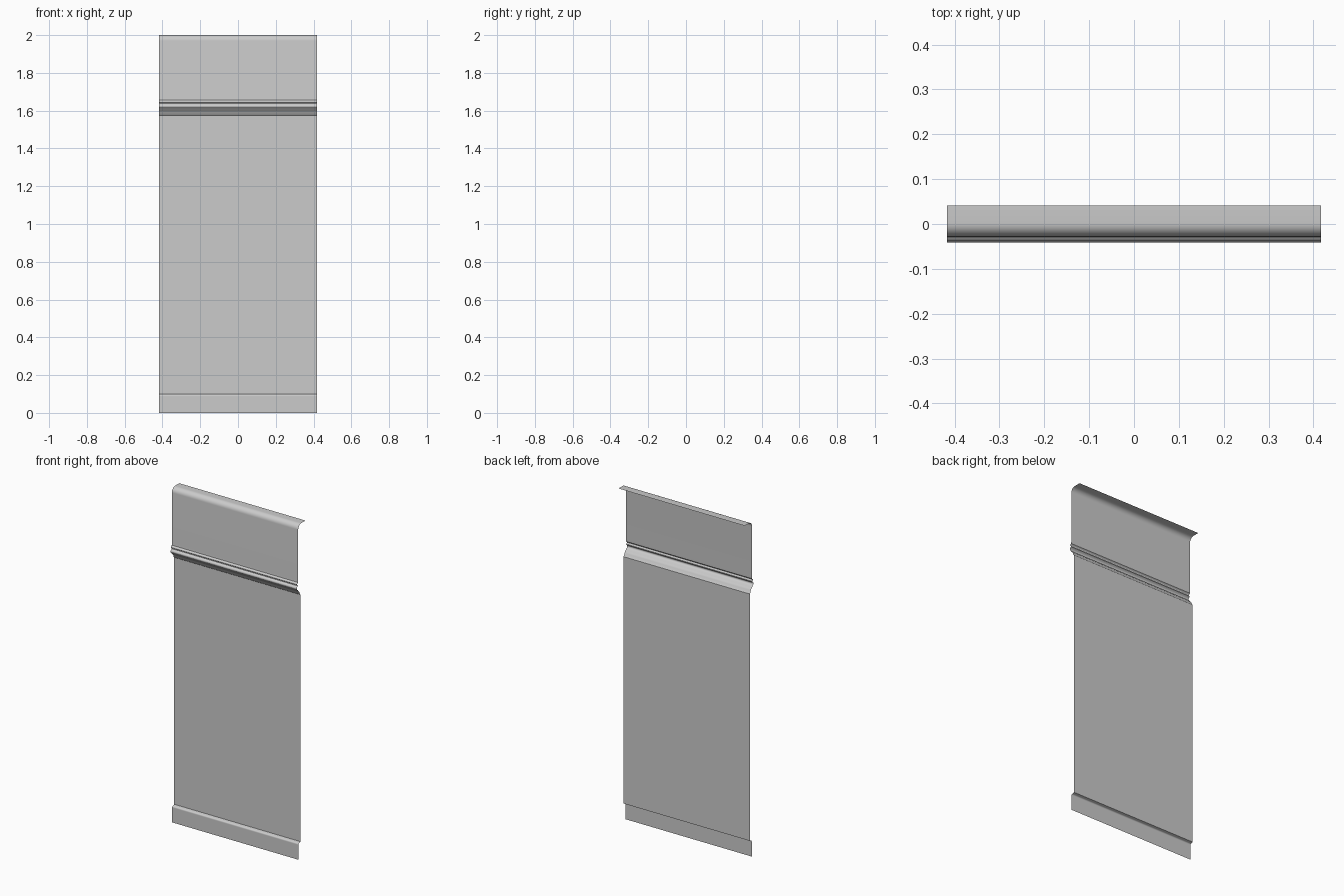
import bpy, bmesh
from math import sin, cos, pi, radians

if "Cube" in bpy.data.objects:
    bpy.data.objects.remove(bpy.data.objects["Cube"])

HALF_WIDTH = 0.417


def arc(cy, cz, r, start, end, steps):
    """Points (y, z) along a circular arc, angles in degrees."""
    return [(cy + r * cos(radians(start + (end - start) * i / steps)),
             cz + r * sin(radians(start + (end - start) * i / steps)))
            for i in range(steps + 1)]


# Skirting board with a small rounded ledge
profile = [(-0.025, 0.0), (-0.025, 0.088)]
profile += arc(-0.017, 0.09, 0.008, 180, 90, 4)
profile += [(-0.006, 0.101)]

# Flat lower panel, then the ramp under the dado rail
profile += [(-0.006, 1.575), (-0.011, 1.580), (-0.015, 1.592),
            (-0.021, 1.600), (-0.028, 1.606), (-0.032, 1.613)]

# Dado rail: rounded nose, groove, small bead
profile += arc(-0.032, 1.624, 0.009, 240, 120, 6)
profile += [(-0.031, 1.637), (-0.031, 1.641)]
profile += arc(-0.031, 1.648, 0.006, 250, 110, 5)
profile += [(-0.029, 1.657), (-0.028, 1.670)]

# Upper panel with rounded shoulder and flat top ledge
profile += arc(0.002, 1.970, 0.030, 180, 90, 8)
profile += [(0.041, 2.0)]

# Sweep the open profile across the width
bm = bmesh.new()
rows = [[bm.verts.new((x, y, z)) for x in (-HALF_WIDTH, HALF_WIDTH)]
        for y, z in profile]
for low, high in zip(rows, rows[1:]):
    bm.faces.new((low[0], low[1], high[1], high[0]))

mesh = bpy.data.meshes.new("wall_panel")
bm.to_mesh(mesh)
bm.free()
panel = bpy.data.objects.new("wall_panel", mesh)
bpy.context.collection.objects.link(panel)
bpy.context.view_layer.objects.active = panel
panel.select_set(True)
bpy.ops.object.shade_smooth_by_angle(angle=radians(35))
